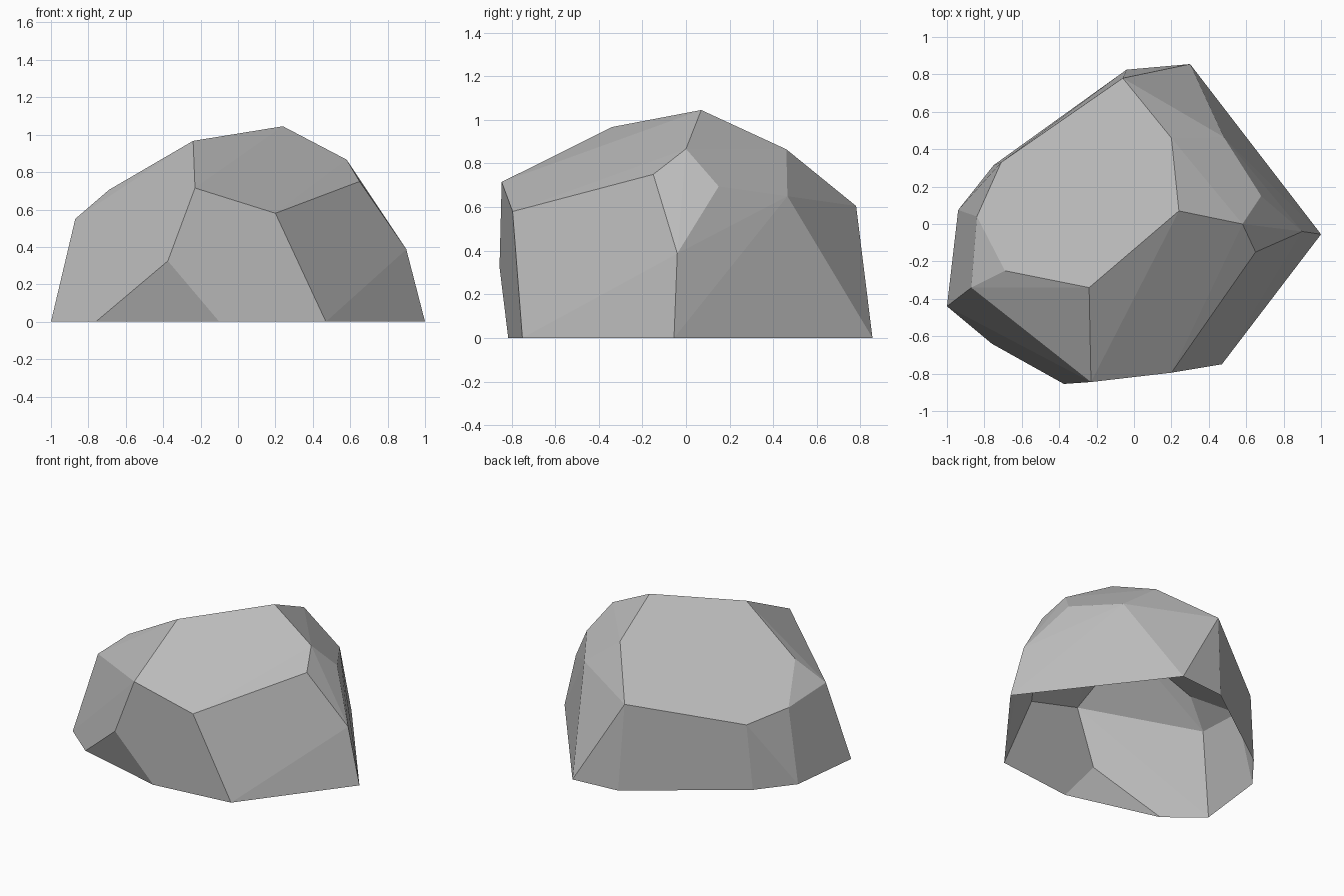
import bpy
import bmesh
from math import radians

default_cube = bpy.data.objects.get("Cube")
if default_cube:
    bpy.data.objects.remove(default_cube, do_unlink=True)


def make_material(name, colour):
    material = bpy.data.materials.new(name)
    material.use_nodes = True
    material.diffuse_color = colour
    material.node_tree.nodes["Principled BSDF"].inputs["Base Color"].default_value = colour
    return material


def make_faceted_shell(name, corners, material):
    """Wrap the corners in flat facets and leave the underside open."""
    bm = bmesh.new()
    for corner in corners:
        bm.verts.new(corner)
    bmesh.ops.convex_hull(bm, input=bm.verts[:])
    underside = [face for face in bm.faces
                 if all(abs(vert.co.z) < 1e-4 for vert in face.verts)]
    bmesh.ops.delete(bm, geom=underside, context="FACES")
    bmesh.ops.dissolve_limit(bm, angle_limit=radians(2),
                             verts=bm.verts[:], edges=bm.edges[:])
    bmesh.ops.recalc_face_normals(bm, faces=bm.faces[:])
    mesh = bpy.data.meshes.new(name)
    bm.to_mesh(mesh)
    bm.free()
    mesh.materials.append(material)
    shell = bpy.data.objects.new(name, mesh)
    bpy.context.collection.objects.link(shell)
    return shell


# Outline where the boulder meets the ground
ground_outline = [(-1, -.44), (-.76, -.64), (-.1, -.815), (.47, -.75),
                  (1, -.055), (.3, .855), (-.04, .825), (-.75, .315), (-.94, .075)]

# Chipped corners around the sides
side_corners = [(-.375, -.855, .325), (-.23, -.845, .715), (.2, -.795, .58),
                (.65, -.15, .75), (.9, -.04, .387), (.68, .15, .695),
                (.48, .465, .65), (-.87, -.34, .55)]

# Rim of the broad sloping top facet
top_corners = [(.24, .07, 1.045), (-.24, -.34, .967), (-.69, -.25, .705),
               (-.84, .04, .508), (-.71, .33, .46), (-.06, .78, .605),
               (.2, .46, .865), (.58, 0, .867)]

stone = make_material("stone grey", (0.5, 0.5, 0.5, 1))
corners = [(x, y, 0) for x, y in ground_outline] + side_corners + top_corners
make_faceted_shell("boulder", corners, stone)
